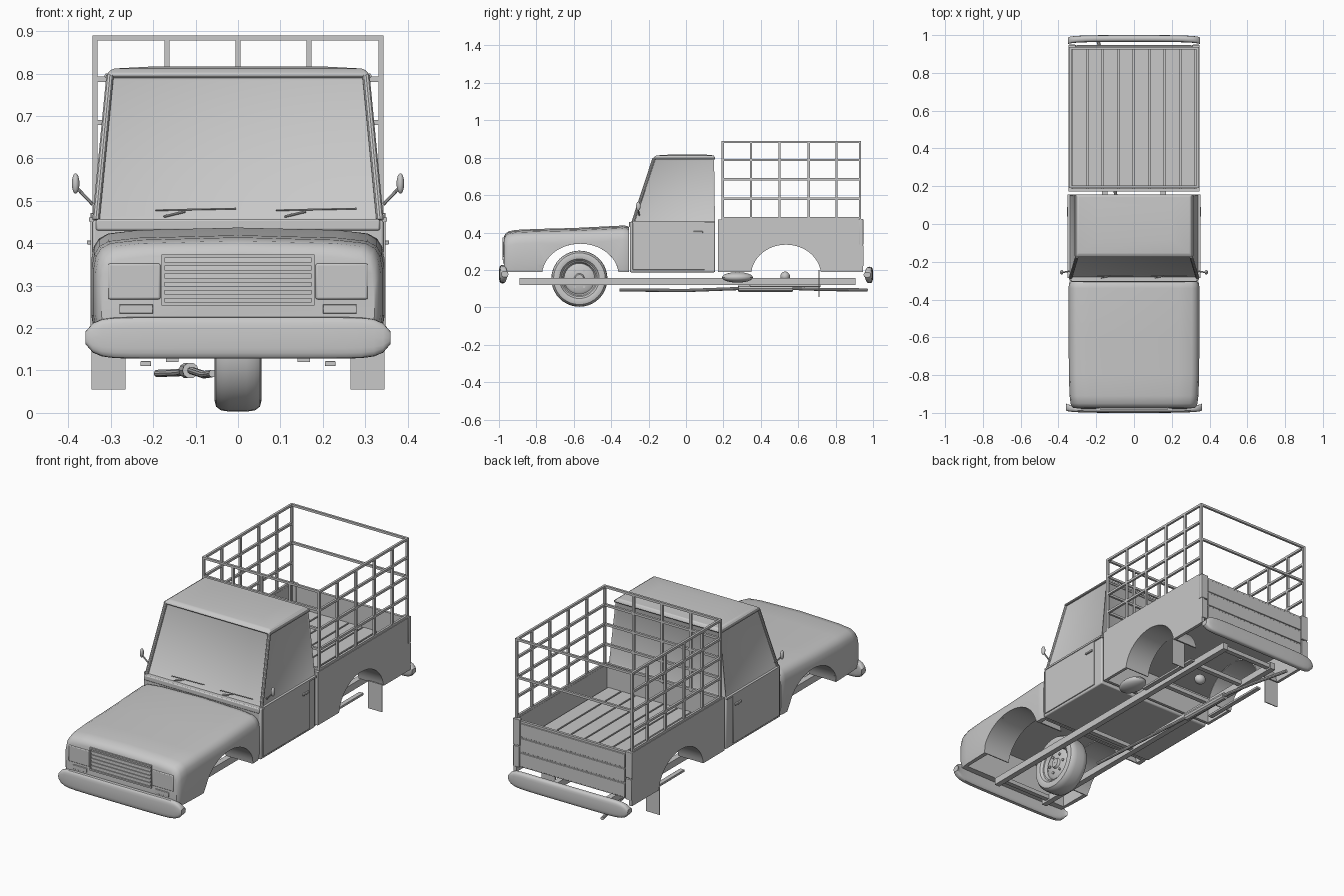
import bpy, bmesh, math
from mathutils import Vector

if "Cube" in bpy.data.objects:
    bpy.data.objects.remove(bpy.data.objects["Cube"])

grey = bpy.data.materials.new("body_grey")
grey.diffuse_color = (0.58, 0.58, 0.58, 1)
grey.use_nodes = True
grey.node_tree.nodes["Principled BSDF"].inputs["Base Color"].default_value = grey.diffuse_color


def finish(name, bm, bevel=0, segs=2, mirror=False):
    bmesh.ops.recalc_face_normals(bm, faces=bm.faces)
    me = bpy.data.meshes.new(name)
    bm.to_mesh(me)
    bm.free()
    ob = bpy.data.objects.new(name, me)
    bpy.context.collection.objects.link(ob)
    me.materials.append(grey)
    if bevel:
        m = ob.modifiers.new("bevel", "BEVEL")
        m.width, m.segments, m.limit_method = bevel, segs, "ANGLE"
    if mirror:
        m = ob.modifiers.new("mirror", "MIRROR")
        m.use_mirror_merge = False
    return ob


def boxes(name, items, bevel=0, segs=2, mirror=False):
    """Boxes given as x0, x1, y0, y1, z0, z1."""
    bm = bmesh.new()
    for b in items:
        for v in bmesh.ops.create_cube(bm, size=1)["verts"]:
            v.co = [b[2 * i] + (v.co[i] + 0.5) * (b[2 * i + 1] - b[2 * i]) for i in range(3)]
    return finish(name, bm, bevel, segs, mirror)


def prism(name, pts, x0, x1, mirror=False):
    """Side profile (y, z) extruded along x."""
    bm = bmesh.new()
    f = bm.faces.new([bm.verts.new((x0, y, z)) for y, z in pts])
    r = bmesh.ops.extrude_face_region(bm, geom=[f])
    for v in r["geom"]:
        if isinstance(v, bmesh.types.BMVert):
            v.co.x = x1
    return finish(name, bm, mirror=mirror)


def loft(name, rings, cyclic=False, caps=True, **kw):
    bm = bmesh.new()
    rows = [[bm.verts.new(p) for p in r] for r in rings]
    n = len(rows[0])
    for a, b in zip(rows, rows[1:] + rows[:1] if cyclic else rows[1:]):
        for i in range(n):
            j = (i + 1) % n
            bm.faces.new((a[i], a[j], b[j], b[i]))
    if caps and not cyclic:
        bm.faces.new(rows[0])
        bm.faces.new(rows[-1])
    return finish(name, bm, **kw)


def tube(name, pts, r, mirror=False):
    """Round bar through the points, ten-sided."""
    pts = [Vector(p) for p in pts]
    rings = []
    for i, p in enumerate(pts):
        d = (pts[min(i + 1, len(pts) - 1)] - pts[max(i - 1, 0)]).normalized()
        u = d.cross(Vector((0, 0, 1)) if abs(d.z) < 0.9 else Vector((1, 0, 0))).normalized()
        w = d.cross(u)
        rings.append([p + r * (u * math.cos(a) + w * math.sin(a))
                      for a in [k * math.tau / 10 for k in range(10)]])
    return loft(name, rings, mirror=mirror)


def ball(name, c, s, mirror=False):
    bm = bmesh.new()
    bmesh.ops.create_uvsphere(bm, u_segments=24, v_segments=12, radius=1)
    for v in bm.verts:
        v.co = [c[i] + v.co[i] * s[i] for i in range(3)]
    return finish(name, bm, mirror=mirror)


def arch(cy, cz, ry, rz, n=24, a0=0.12):
    """Arch points from front to back."""
    return [(cy - ry * math.cos(a), cz + rz * math.sin(a))
            for a in [a0 + (math.pi - 2 * a0) * i / n for i in range(n + 1)]]


def cut(ob, cutter):
    m = ob.modifiers.new("cut", "BOOLEAN")
    m.operation, m.solver, m.object = "DIFFERENCE", "EXACT", cutter
    bpy.context.view_layer.objects.active = ob
    bpy.ops.object.modifier_apply(modifier=m.name)
    bpy.data.objects.remove(cutter)


# front body: rounded bonnet and wings, hollow below, with wheel arches
def section(y, w, t):
    half = [(w * 0.98, 0.19), (w, 0.23), (w, t - 0.075), (w - 0.006, t - 0.045),
            (w - 0.018, t - 0.026), (w - 0.04, t - 0.014), (w - 0.11, t - 0.006)]
    return [(x, y, z) for x, z in half] + [(0, y, t)] + [(-x, y, z) for x, z in half[::-1]]

front = loft("front_body", [section(*s) for s in (
    (-0.974, 0.322, 0.375), (-0.967, 0.33, 0.392), (-0.95, 0.336, 0.406), (-0.91, 0.341, 0.414),
    (-0.8, 0.345, 0.419), (-0.6, 0.346, 0.424), (-0.34, 0.346, 0.437), (-0.32, 0.345, 0.436),
    (-0.305, 0.34, 0.43))])
cut(front, boxes("bay_cutter", [(-0.315, 0.315, -0.93, -0.32, 0.1, 0.362)]))
F_ARCH, R_ARCH = (-0.565, 0.17, 0.205, 0.17), (0.535, 0.17, 0.187, 0.165)
cut(front, prism("arch_cutter", arch(*F_ARCH, a0=-0.3), -0.4, 0.4))

# wheel arch liners
for name, (cy, cz, ry, rz), x0 in (("front_liner", F_ARCH, 0.18), ("rear_liner", R_ARCH, 0.2)):
    prism(name, arch(cy, cz, ry, rz) + arch(cy, cz, ry + 0.006, rz + 0.006)[::-1], x0, 0.335, True)

# grille, lamps
boxes("grille_frame", [(-0.18, 0.18, -0.982, -0.96, 0.365, 0.373), (-0.18, 0.18, -0.982, -0.96, 0.253, 0.261),
                       (-0.18, -0.173, -0.982, -0.96, 0.253, 0.373), (0.173, 0.18, -0.982, -0.96, 0.253, 0.373)])
boxes("grille_slats", [(-0.175, 0.175, -0.979, -0.97, 0.27 + i * 0.019, 0.28 + i * 0.019) for i in range(5)])
boxes("headlamp", [(0.183, 0.306, -0.978, -0.94, 0.268, 0.352)], 0.004, mirror=True)
boxes("indicator", [(0.2, 0.28, -0.979, -0.96, 0.234, 0.256)], 0.002, mirror=True)

# bumpers: long rounded bars bowed towards the ends
def bumper(name, y, s, hw, z0, z1):
    rings = []
    for i in range(21):
        t = -1 + i / 10
        k = math.sin(t * math.pi / 2)
        h = max(0.3, (1 - abs(k) ** 14) ** 0.5) * (z1 - z0) / 2
        yy = y + s * 0.014 * abs(t) ** 3
        rings.append([(k * hw, yy + 0.018 * math.copysign(abs(math.cos(a)) ** 0.6, math.cos(a)),
                       (z0 + z1) / 2 + h * math.copysign(abs(math.sin(a)) ** 0.6, math.sin(a)))
                      for a in [j * math.tau / 20 for j in range(20)]])
    loft(name, rings)

bumper("front_bumper", -0.982, 1, 0.36, 0.128, 0.226)
bumper("rear_bumper", 0.982, -1, 0.35, 0.13, 0.217)

# cab lower half, doors
boxes("cab_lower", [(-0.343, 0.343, -0.3, 0.155, 0.187, 0.455)], 0.006)
boxes("door", [(0.341, 0.348, -0.285, 0.1, 0.2, 0.452)], 0.002, mirror=True)
boxes("belt_line", [(0.338, 0.351, -0.285, 0.155, 0.451, 0.461)], mirror=True)
boxes("door_handle", [(0.346, 0.356, 0.04, 0.09, 0.397, 0.407)], 0.002, mirror=True)
boxes("cowl", [(-0.335, 0.335, -0.306, -0.26, 0.43, 0.457)], 0.005)

# cab upper half with inset windows
def ring(hx, y0, y1, z):
    return [(-hx, y0, z), (hx, y0, z), (hx, y1, z), (-hx, y1, z)]

bm = bmesh.new()
lo, hi = [[bm.verts.new(p) for p in r] for r in (ring(0.342, -0.282, 0.155, 0.455), ring(0.306, -0.168, 0.15, 0.797))]
sides = [bm.faces.new((lo[i], lo[(i + 1) % 4], hi[(i + 1) % 4], hi[i])) for i in range(4)]
bm.faces.new(hi)
bm.faces.new(lo[::-1])
bmesh.ops.recalc_face_normals(bm, faces=bm.faces)
bmesh.ops.inset_individual(bm, faces=sides, thickness=0.016, depth=-0.006)
finish("cab_upper", bm)
loft("roof", [ring(0.309, -0.176, 0.156, 0.79), ring(0.309, -0.176, 0.156, 0.8), ring(0.296, -0.158, 0.148, 0.812),
              ring(0.2, -0.08, 0.1, 0.817)], bevel=0.006)
tube("windscreen_pillar", [(0.335, -0.283, 0.455), (0.302, -0.171, 0.795)], 0.009, True)
tube("rain_gutter", [(0.309, -0.17, 0.795), (0.309, 0.153, 0.795)], 0.006, True)
for i, x in enumerate((-0.175, 0.11)):
    tube("wiper_%d" % i, [(x, -0.285, 0.463), (x + 0.05, -0.276, 0.475)], 0.003)
    tube("wiper_blade_%d" % i, [(x - 0.02, -0.276, 0.478), (x + 0.17, -0.276, 0.482)], 0.002)

# mirrors
ball("mirror", (0.383, -0.255, 0.541), (0.009, 0.012, 0.024), True)
tube("mirror_stalk", [(0.343, -0.25, 0.492), (0.37, -0.255, 0.52), (0.383, -0.255, 0.535)], 0.004, True)

# load bed
prism("bed_side", [(0.172, 0.19)] + arch(*R_ARCH) + [(0.945, 0.19), (0.945, 0.47), (0.172, 0.47)], 0.33, 0.346, True)
boxes("bed_front_wall", [(-0.332, 0.332, 0.173, 0.188, 0.19, 0.47)])
boxes("bed_floor", [(-0.332, 0.332, 0.18, 0.935, 0.335, 0.342)])
boxes("floor_planks", [(-0.325 + i * 0.082, -0.251 + i * 0.082, 0.188, 0.928, 0.34, 0.35) for i in range(8)])
boxes("tailgate", [(-0.31, 0.31, 0.928, 0.942, 0.222, 0.465)])
boxes("tailgate_panels", [(-0.305, 0.305, 0.94, 0.947, z, z + 0.07) for z in (0.228, 0.306, 0.384)], 0.002)
boxes("bed_corner_post", [(0.308, 0.348, 0.925, 0.948, 0.335, 0.472)], 0.002, mirror=True)
boxes("rear_lamp", [(0.31, 0.346, 0.93, 0.949, 0.22, 0.33)], 0.002, mirror=True)

# cage of bars above the bed
r, X, Y0, Y1 = 0.006, 0.337, 0.197, 0.93
levels = (0.476, 0.58, 0.685, 0.787, 0.884)
boxes("cage_side", [(X - r, X + r, y - r, y + r, 0.465, 0.89) for y in (Y0, 0.347, 0.5, 0.656, 0.805, Y1)]
      + [(X - r, X + r, Y0, Y1, z - r, z + r) for z in levels], mirror=True)
boxes("cage_front", [(x - r, x + r, Y0 - r, Y0 + r, 0.465, 0.89) for x in (-0.167, 0, 0.167)]
      + [(-X, X, Y0 - r, Y0 + r, z - r, z + r) for z in levels])
boxes("cage_rear", [(-X, X, Y1 - r, Y1 + r, z - r, z + r) for z in (0.685, 0.884)])

# chassis
boxes("chassis_rail", [(0.14, 0.17, -0.89, 0.905, 0.12, 0.156)], mirror=True)
boxes("cross_members", [(-0.15, 0.15, y, y + 0.025, 0.128, 0.15) for y in (-0.86, -0.2, 0.4, 0.65, 0.87)])
boxes("leaf_spring", [(0.205, 0.23, 0.34, 0.72, 0.11, 0.122)], 0.002, mirror=True)
boxes("mud_flap", [(0.265, 0.345, 0.708, 0.713, 0.055, 0.2)], mirror=True)
ball("fuel_tank", (0.24, 0.275, 0.16), (0.055, 0.083, 0.028))
ball("differential", (0.01, 0.53, 0.165), (0.03, 0.026, 0.026))
tube("exhaust_pipe", [(-0.06, -0.355, 0.093), (-0.08, 0.0, 0.09), (-0.11, 0.27, 0.1), (-0.12, 0.6, 0.1),
                      (-0.14, 0.75, 0.095), (-0.19, 0.97, 0.093)], 0.009)
tube("silencer", [(-0.112, 0.28, 0.1), (-0.113, 0.3, 0.1), (-0.12, 0.55, 0.1), (-0.121, 0.57, 0.1)], 0.019)

# upright wheel on the centre line
half = [(0.04, 0.096), (0.052, 0.106), (0.056, 0.122), (0.052, 0.138), (0.04, 0.147), (0.02, 0.15)]
dish = [(0.044, 0.0), (0.044, 0.022), (0.032, 0.028), (0.03, 0.07), (0.022, 0.082), (0.038, 0.09)]
outline = half + [(-x, q) for x, q in half[::-1]]

def lathe(name, pts):
    rings = [[(x, -0.57 + q * math.cos(a), 0.153 + q * math.sin(a)) for x, q in pts]
             for a in [k * math.tau / 40 for k in range(40)]]
    return loft(name, rings, cyclic=True)

lathe("tyre", outline)
rim = [(x, max(q, 0.001)) for x, q in dish] + [(0.04, 0.098)]
lathe("wheel_rim", rim + [(-x, q) for x, q in rim[::-1]])
for i in range(6):
    a = i * math.tau / 6
    y, z = -0.57 + 0.05 * math.cos(a), 0.153 + 0.05 * math.sin(a)
    tube("wheel_nut_%d" % i, [(-0.037, y, z), (0.037, y, z)], 0.007)

# smooth the rounded parts, keep creases sharp
for ob in bpy.context.scene.objects:
    ob.select_set(True)
    bpy.context.view_layer.objects.active = ob
bpy.ops.object.shade_smooth_by_angle(angle=math.radians(35))
